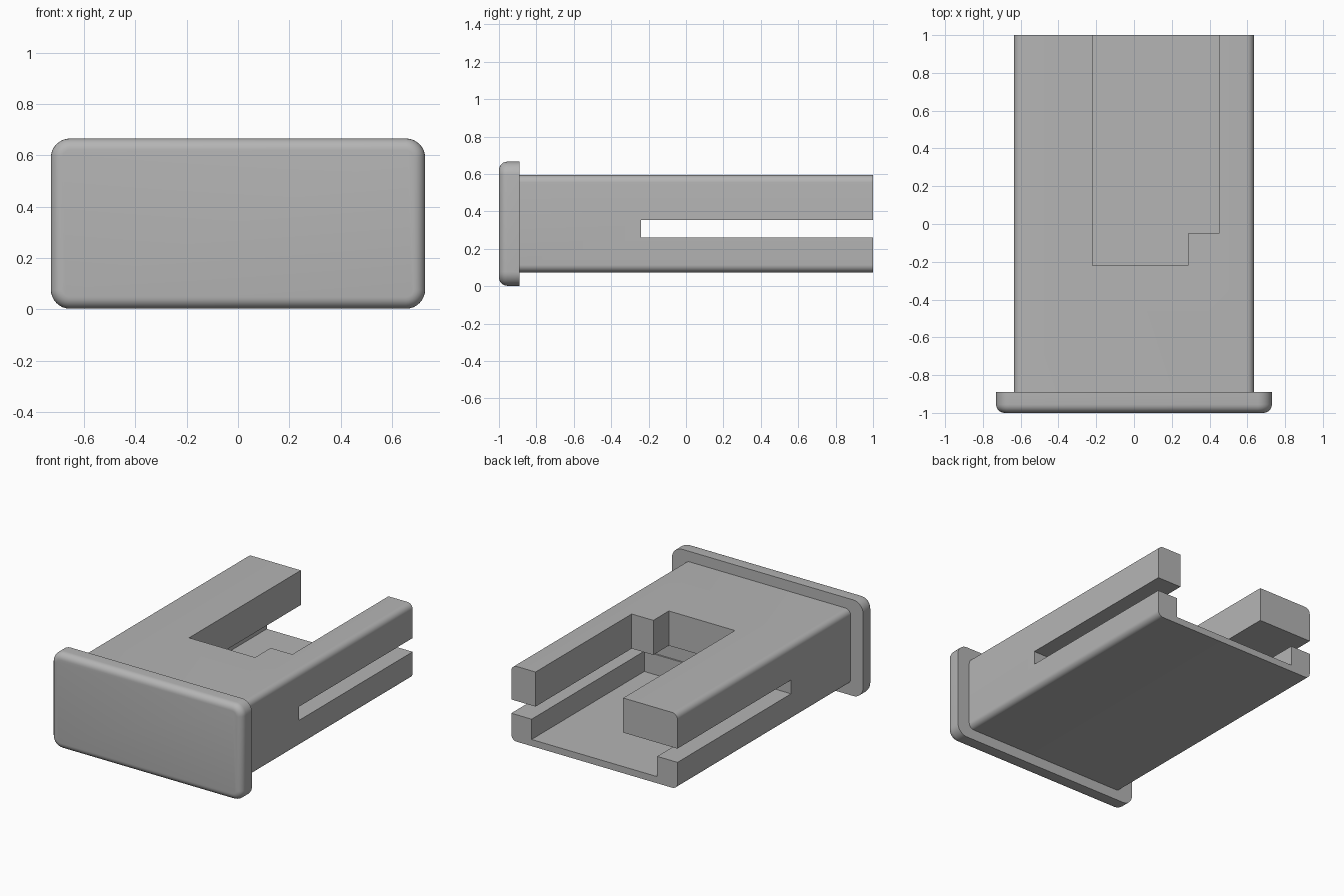
import bpy, bmesh
from math import sin, cos, pi, radians

cube = bpy.data.objects.get("Cube")
if cube:
    bpy.data.objects.remove(cube, do_unlink=True)

grey = bpy.data.materials.new("plain grey")
grey.use_nodes = True
COLOR = (0.46, 0.46, 0.46, 1)
grey.diffuse_color = COLOR
grey.node_tree.nodes["Principled BSDF"].inputs["Base Color"].default_value = COLOR
MID = 0.334  # height of the long axis


def finish(name, bm):
    bmesh.ops.recalc_face_normals(bm, faces=bm.faces)
    mesh = bpy.data.meshes.new(name)
    bm.to_mesh(mesh)
    bm.free()
    mesh.materials.append(grey)
    obj = bpy.data.objects.new(name, mesh)
    bpy.context.collection.objects.link(obj)
    return obj


def rounded_loft(name, half_w, half_h, radius, sections, steps=8):
    """Rounded rectangles joined along y; sections are (y, inset) pairs."""
    bm = bmesh.new()
    rings = []
    for y, inset in sections:
        r = radius - inset
        ring = []
        for corner, (sx, sz) in enumerate([(1, 1), (-1, 1), (-1, -1), (1, -1)]):
            for i in range(steps + 1):
                a = (corner + i / steps) * pi / 2
                ring.append(bm.verts.new((sx * (half_w - radius) + r * cos(a), y,
                                          MID + sz * (half_h - radius) + r * sin(a))))
        rings.append(ring)
    for a, b in zip(rings, rings[1:]):
        for i in range(len(a)):
            j = (i + 1) % len(a)
            bm.faces.new((a[i], a[j], b[j], b[i]))
    bm.faces.new(rings[0])
    bm.faces.new(rings[-1])
    return finish(name, bm)


def cut_box(target, x, y, z):
    """Subtract a box given by its ranges on each axis."""
    bm = bmesh.new()
    bmesh.ops.create_cube(bm, size=1)
    for v in bm.verts:
        v.co = [lo if c < 0 else hi for c, (lo, hi) in zip(v.co, (x, y, z))]
    cutter = finish("cutter", bm)
    cutter.hide_render = True
    mod = target.modifiers.new("cut", "BOOLEAN")
    mod.operation, mod.solver, mod.object = "DIFFERENCE", "EXACT", cutter
    bpy.context.view_layer.objects.active = target
    bpy.ops.object.modifier_apply(modifier=mod.name)
    bpy.data.objects.remove(cutter, do_unlink=True)


def smooth(obj):
    bpy.ops.object.select_all(action="DESELECT")
    obj.select_set(True)
    bpy.context.view_layer.objects.active = obj
    bpy.ops.object.shade_smooth_by_angle(angle=radians(30))


# End plate with a rounded front rim
FILLET = 0.045
rim = [(-1 + FILLET * (1 - sin(t * pi / 12)), FILLET * (1 - cos(t * pi / 12)))
       for t in range(6, -1, -1)]
end_plate = rounded_loft("end_plate", 0.73, 0.332, 0.075, rim + [(-0.89, 0)])

# Body with open channels at the back
body = rounded_loft("body", 0.635, 0.26, 0.04, [(-0.9, 0), (1, 0)])
cut_box(body, (-0.48, 0.48), (-0.23, 1.2), (0.12, 0.31))      # lower tray
cut_box(body, (-1, 1), (-0.24, 1.2), (0.26, 0.355))           # side slot
cut_box(body, (-0.22, 0.285), (-0.22, 1.2), (0.3, 0.8))       # upper opening
cut_box(body, (0.2, 0.45), (-0.05, 1.2), (0.3, 0.8))          # opening step

for part in (end_plate, body):
    smooth(part)
